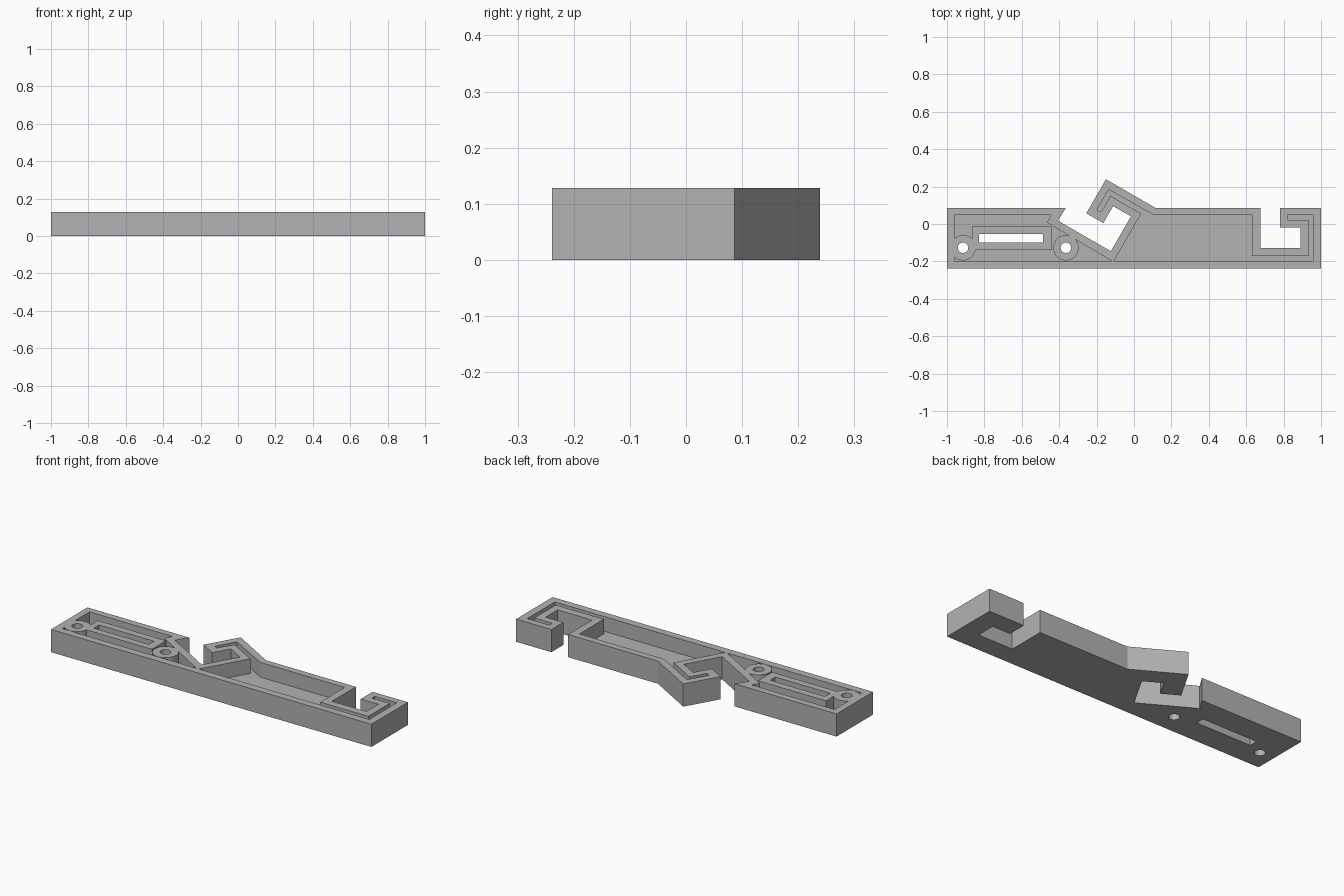
import bpy
import bmesh
from math import cos, sin, pi, radians
from mathutils import Matrix, Vector

if "Cube" in bpy.data.objects:
    bpy.data.objects.remove(bpy.data.objects["Cube"], do_unlink=True)

HEIGHT, FLOOR = 0.128, 0.045
HOOK_CORNER = Vector((-0.15, 0.239))
TILT = Matrix.Rotation(radians(-30), 2)

grey = bpy.data.materials.new("plain grey")
grey.use_nodes = True
grey.diffuse_color = (0.45, 0.45, 0.45, 1)
grey.node_tree.nodes["Principled BSDF"].inputs["Base Color"].default_value = grey.diffuse_color


def tilted(*points):
    """Points given in the frame of the tilted hook."""
    return [tuple(HOOK_CORNER + TILT @ Vector(p)) for p in points]


def prism(name, points, z0, z1):
    """Extrude a counter-clockwise or clockwise outline between two heights."""
    bm = bmesh.new()
    face = bm.faces.new([bm.verts.new((x, y, z0)) for x, y in points])
    top = bmesh.ops.extrude_face_region(bm, geom=[face])["geom"]
    bmesh.ops.translate(bm, vec=(0, 0, z1 - z0),
                        verts=[v for v in top if isinstance(v, bmesh.types.BMVert)])
    bmesh.ops.recalc_face_normals(bm, faces=bm.faces)
    mesh = bpy.data.meshes.new(name)
    bm.to_mesh(mesh)
    bm.free()
    mesh.materials.append(grey)
    obj = bpy.data.objects.new(name, mesh)
    bpy.context.collection.objects.link(obj)
    return obj


def box(x0, x1, y0, y1):
    return [(x0, y0), (x1, y0), (x1, y1), (x0, y1)]


def circle(centre, r, n=32):
    return [(centre[0] + r * cos(2 * pi * i / n), centre[1] + r * sin(2 * pi * i / n))
            for i in range(n)]


def subtract(target, cutter):
    """Cut one solid from another and discard the cutter."""
    cutter.hide_render = True
    mod = target.modifiers.new("cut", "BOOLEAN")
    mod.operation, mod.solver, mod.object = "DIFFERENCE", "EXACT", cutter
    bpy.context.view_layer.update()
    result = target.evaluated_get(bpy.context.evaluated_depsgraph_get())
    mesh = bpy.data.meshes.new_from_object(result)
    target.modifiers.clear()
    target.data = mesh
    bpy.data.objects.remove(cutter, do_unlink=True)


# Body outline: square hook at the right end, tilted hook in the middle
outline = [(-1, -0.239), (1, -0.239), (1, 0.086),
           (0.78, 0.086), (0.78, -0.02), (0.89, -0.02), (0.89, -0.127),
           (0.675, -0.127), (0.675, 0.086), (0.115, 0.086)]
outline += tilted((0, 0), (0, -0.21), (0.105, -0.21), (0.105, -0.105),
                  (0.215, -0.105), (0.215, -0.32), (-0.112, -0.32))
outline += [(-0.364, 0.086), (-1, 0.086)]
body = prism("tool_body", outline, 0, HEIGHT)

# Main pocket with narrow grooves running round into both hooks
main = [(-0.107, -0.197), (0.957, -0.197), (0.957, 0.048), (0.82, 0.048),
        (0.82, 0.022), (0.932, 0.022), (0.932, -0.17), (0.632, -0.17),
        (0.632, 0.048), (0.105, 0.048)]
main += tilted((0.04, -0.04), (0.04, -0.165), (0.065, -0.165),
               (0.065, -0.065), (0.255, -0.065))
subtract(body, prism("main_pocket", main, FLOOR, 0.2))

# Left pocket, leaving the slot frame and two round bosses standing
left = [(-0.96, -0.197), (-0.12, -0.197)]
left += tilted((-0.158, -0.358))
left += [(-0.442, 0.048), (-0.96, 0.048)]
pocket = prism("left_pocket", left, FLOOR, 0.2)
bosses = [(-0.914, -0.127), (-0.364, -0.127)]
subtract(pocket, prism("slot_frame", box(-0.865, -0.44, -0.139, -0.013), 0, 0.3))
for centre in bosses:
    subtract(pocket, prism("boss", circle(centre, 0.068), -0.1, 0.4))
subtract(body, pocket)

# Through slot and pivot holes
subtract(body, prism("slot", box(-0.83, -0.487, -0.1, -0.053), -0.1, 0.3))
for centre in bosses:
    subtract(body, prism("pivot_hole", circle(centre, 0.028), -0.1, 0.3))

# Smooth only the round walls
bpy.ops.object.select_all(action="DESELECT")
body.select_set(True)
bpy.context.view_layer.objects.active = body
bpy.ops.object.shade_smooth_by_angle(angle=radians(25))
